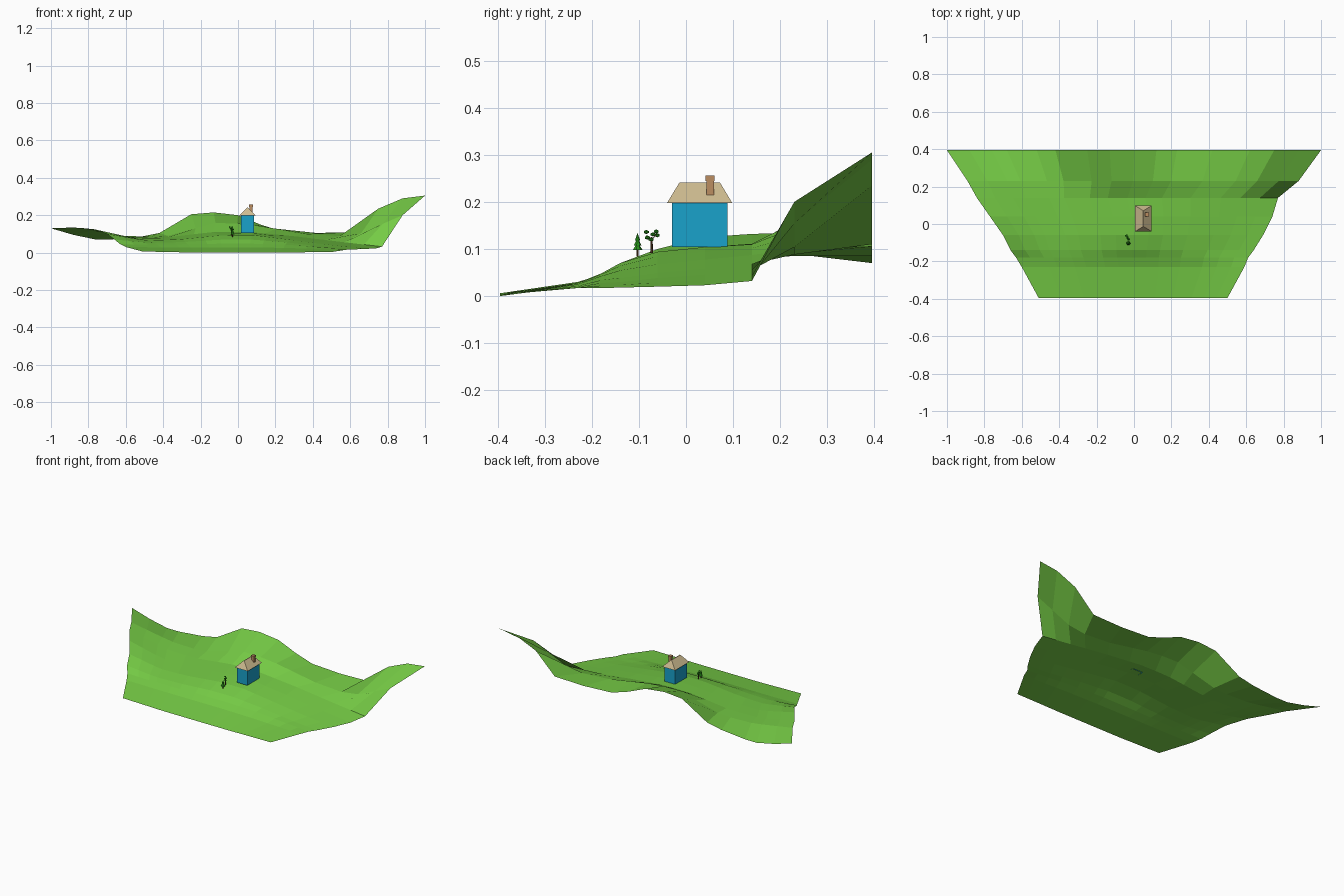
import bpy
from math import radians

if "Cube" in bpy.data.objects:
    bpy.data.objects.remove(bpy.data.objects["Cube"])


def material(name, rgb):
    m = bpy.data.materials.new(name)
    m.diffuse_color = (*rgb, 1)
    m.use_nodes = True
    m.node_tree.nodes["Principled BSDF"].inputs["Base Color"].default_value = m.diffuse_color
    return m


grass = material("grass", (0.18, 0.60, 0.06))
blue = material("blue_paint", (0.01, 0.36, 0.60))
tan = material("roof_tan", (0.62, 0.50, 0.28))
brick = material("brick", (0.50, 0.27, 0.12))
bark = material("bark", (0.12, 0.05, 0.02))
leaf = material("leaf", (0.02, 0.30, 0.01))


def mesh_object(name, verts, faces, mat):
    me = bpy.data.meshes.new(name)
    me.from_pydata(verts, [], faces)
    me.materials.append(mat)
    ob = bpy.data.objects.new(name, me)
    bpy.context.collection.objects.link(ob)
    return ob


def interp(xs, zs, x):
    for i in range(len(xs) - 1):
        if x <= xs[i + 1]:
            t = (x - xs[i]) / (xs[i + 1] - xs[i])
            return zs[i] + t * (zs[i + 1] - zs[i])
    return zs[-1]


# Terrain: rows from front to back, each with y, left x, right x, heights
stations = [-1, -.7, -.45, -.1, .12, .45, .7, 1]
rows = [
    (-.395, -.51, .50, [.006, .003, 0, 0, 0, 0, .002, .003]),
    (-.23, -.60, .59, [.03, .028, .028, .028, .028, .025, .02, .017]),
    (-.18, -.63, .61, [.045, .042, .045, .048, .048, .042, .03, .017]),
    (-.14, -.66, .64, [.07, .052, .056, .07, .07, .053, .032, .018]),
    (-.06, -.70, .69, [.10, .065, .07, .094, .094, .065, .042, .02]),
    (.04, -.77, .74, [.125, .075, .075, .104, .104, .075, .05, .023]),
    (.14, -.84, .77, [.132, .085, .08, .112, .110, .085, .06, .032]),
    (.23, -.89, .88, [.134, .09, .083, .165, .145, .095, .085, .20]),
]
columns = [-1, -.88, -.76, -.68, -.52, -.42, -.25, -.13, 0, .12, .23, .42, .62, .75, .88, 1]
ridge = [.13, .095, .07, .07, .085, .105, .205, .215, .20, .15, .115, .105, .11, .235, .29, .305]

verts = []
for y, xl, xr, heights in rows:
    for u in columns:
        verts.append((xl + (u + 1) / 2 * (xr - xl), y, interp(stations, heights, u)))
verts += [(u, .395, z) for u, z in zip(columns, ridge)]
n = len(columns)
faces = [(r * n + c, r * n + c + 1, (r + 1) * n + c + 1, (r + 1) * n + c)
         for r in range(len(rows)) for c in range(n - 1)]
mesh_object("ground", verts, faces, grass)


def block(name, lo, hi, mat, inset_x=0, inset_y=0, floor=True):
    """Box between two corners; the top can be drawn in on each side."""
    verts = []
    for z, ix, iy in ((lo[2], 0, 0), (hi[2], inset_x, inset_y)):
        verts += [(lo[0] + ix, lo[1] + iy, z), (hi[0] - ix, lo[1] + iy, z),
                  (hi[0] - ix, hi[1] - iy, z), (lo[0] + ix, hi[1] - iy, z)]
    faces = [(4, 5, 6, 7)] + ([(3, 2, 1, 0)] if floor else [])
    faces += [(i, (i + 1) % 4, (i + 1) % 4 + 4, i + 4) for i in range(4)]
    return mesh_object(name, verts, faces, mat)


# House
block("house_walls", (.015, -.03, .104), (.085, .088, .20), blue, floor=False)
block("roof", (.006, -.04, .198), (.094, .098, .241), tan, .042, .026)
block("chimney", (.062, .043, .212), (.078, .059, .246), brick)
block("chimney_cap", (.060, .041, .244), (.080, .061, .256), brick)


def cone(name, loc, r1, r2, depth, mat, sides=7, tilt=(0, 0)):
    bpy.ops.mesh.primitive_cone_add(vertices=sides, radius1=r1, radius2=r2, depth=depth,
                                    location=loc, rotation=(radians(tilt[0]), radians(tilt[1]), 0))
    ob = bpy.context.object
    ob.name = name
    ob.data.materials.append(mat)


# Conifer
cone("conifer_trunk", (-.03, -.103, .093), .002, .002, .018, bark)
for i in range(3):
    cone(f"conifer_tier_{i + 1}", (-.03, -.103, .106 + i * .010),
         .011 - i * .0025, 0, .017, leaf)

# Leafy tree with branches and leaf clumps
cone("tree_trunk", (-.035, -.073, .108), .003, .002, .034, bark, 6)
clumps = [(0, .003, .131), (.004, -.011, .136), (-.004, .012, .129),
          (.008, -.009, .124), (-.009, .010, .137), (0, -.001, .120)]
for i, (dx, dy, z) in enumerate(clumps):
    bpy.ops.mesh.primitive_ico_sphere_add(subdivisions=1, radius=.006,
                                          location=(-.035 + dx, -.073 + dy, z))
    ob = bpy.context.object
    ob.name = f"leaf_clump_{i + 1}"
    ob.scale.z = .75
    ob.data.materials.append(leaf)
for i, (side, z) in enumerate(((-1, .122), (1, .125))):
    cone(f"branch_{i + 1}", (-.035, -.073 + side * .005, z), .0012, .0008, .018,
         bark, 5, (-side * 40, 0))
